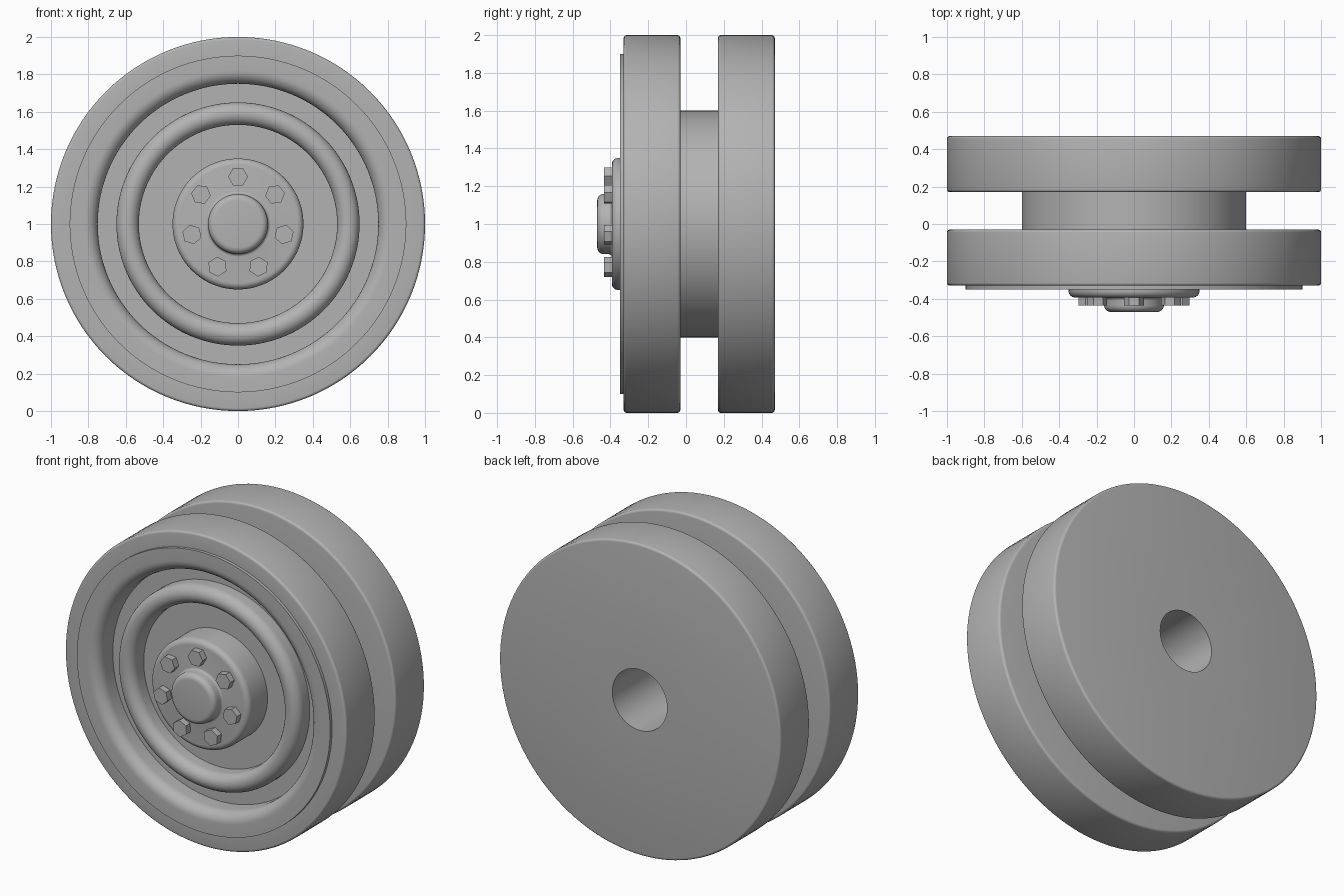
import bpy, bmesh, math
from mathutils import Matrix, Vector

if "Cube" in bpy.data.objects:
    bpy.data.objects.remove(bpy.data.objects["Cube"])

grey = bpy.data.materials.new("mid_grey")
grey.diffuse_color = (0.45, 0.45, 0.45, 1)
grey.use_nodes = True
grey.node_tree.nodes["Principled BSDF"].inputs["Base Color"].default_value = grey.diffuse_color
CENTRE = Vector((0, 0, 1))


def finish(name, bm, smooth=True):
    bmesh.ops.remove_doubles(bm, verts=bm.verts, dist=1e-5)
    bmesh.ops.recalc_face_normals(bm, faces=bm.faces)
    me = bpy.data.meshes.new(name)
    bm.to_mesh(me)
    bm.free()
    me.materials.append(grey)
    ob = bpy.data.objects.new(name, me)
    bpy.context.collection.objects.link(ob)
    if smooth:
        bpy.ops.object.select_all(action='DESELECT')
        ob.select_set(True)
        bpy.context.view_layer.objects.active = ob
        bpy.ops.object.shade_smooth_by_angle(angle=math.radians(30))
    return ob


def arc(r, y, rad, a0, a1, n=6):
    """Arc points (radius, y); angle 0 points outward, 90 to the front."""
    pts = []
    for i in range(n + 1):
        a = math.radians(a0 + (a1 - a0) * i / n)
        pts.append((r + rad * math.cos(a), y - rad * math.sin(a)))
    return pts


def lathe(name, profile, steps=128):
    """Spin (radius, y) points around the wheel axis."""
    bm = bmesh.new()
    vs = [bm.verts.new((r, y, 1)) for r, y in profile]
    es = [bm.edges.new(p) for p in zip(vs, vs[1:])]
    bmesh.ops.spin(bm, geom=vs + es, cent=CENTRE, axis=(0, 1, 0),
                   angle=math.tau, steps=steps)
    return finish(name, bm)


FLOOR = -0.2
B = 0.015

# Twin-rim wheel with dished front, raised ring and rear axle bore
body = [(0, FLOOR), (0.53, FLOOR)]
body += arc(0.59, -0.26, 0.06, 180, 0, 14)                 # raised ring
body += [(0.65, FLOOR), (0.75, FLOOR)]
body += arc(0.82, -0.28, 0.07, 180, 90, 8)                 # rounded dish lip
body += [(0.9, -0.35), (0.9, -0.33)]                       # face plate step
body += arc(1 - B, -0.33 + B, B, 90, 0, 4)                 # front rim
body += arc(1 - B, -0.03 - B, B, 0, -90, 4)
body += [(0.6, -0.03), (0.6, 0.17)]                        # groove
body += arc(1 - B, 0.17 + B, B, 90, 0, 4)                  # rear rim
body += arc(1 - B, 0.47 - B, B, 0, -90, 4)
body += [(0.195, 0.47), (0.195, -0.18), (0, -0.18)]        # axle bore
lathe("wheel_body", body)

# Hub drum with rounded centre cap
hub = [(0.35, FLOOR + 0.005)]
hub += arc(0.315, -0.358, 0.035, 0, 90, 6)
hub += arc(0.175, -0.408, 0.015, -90, -180, 4)
hub += arc(0.125, -0.435, 0.035, 0, 90, 6)
hub += [(0, -0.47)]
lathe("hub", hub)

# Seven hexagonal hub bolts
COUNT = 7
for i in range(COUNT):
    bm = bmesh.new()
    bmesh.ops.create_cone(bm, cap_ends=True, segments=6, radius1=0.053,
                          radius2=0.053, depth=0.05)
    m = (Matrix.Translation(CENTRE)
         @ Matrix.Rotation(math.tau * i / COUNT, 4, 'Y')
         @ Matrix.Translation((0, -0.41, 0.253))
         @ Matrix.Rotation(math.pi / 2, 4, 'X')
         @ Matrix.Rotation(math.pi / 6, 4, 'Z'))
    bmesh.ops.transform(bm, matrix=m, verts=bm.verts)
    finish(f"hub_bolt_{i + 1}", bm, smooth=False)
